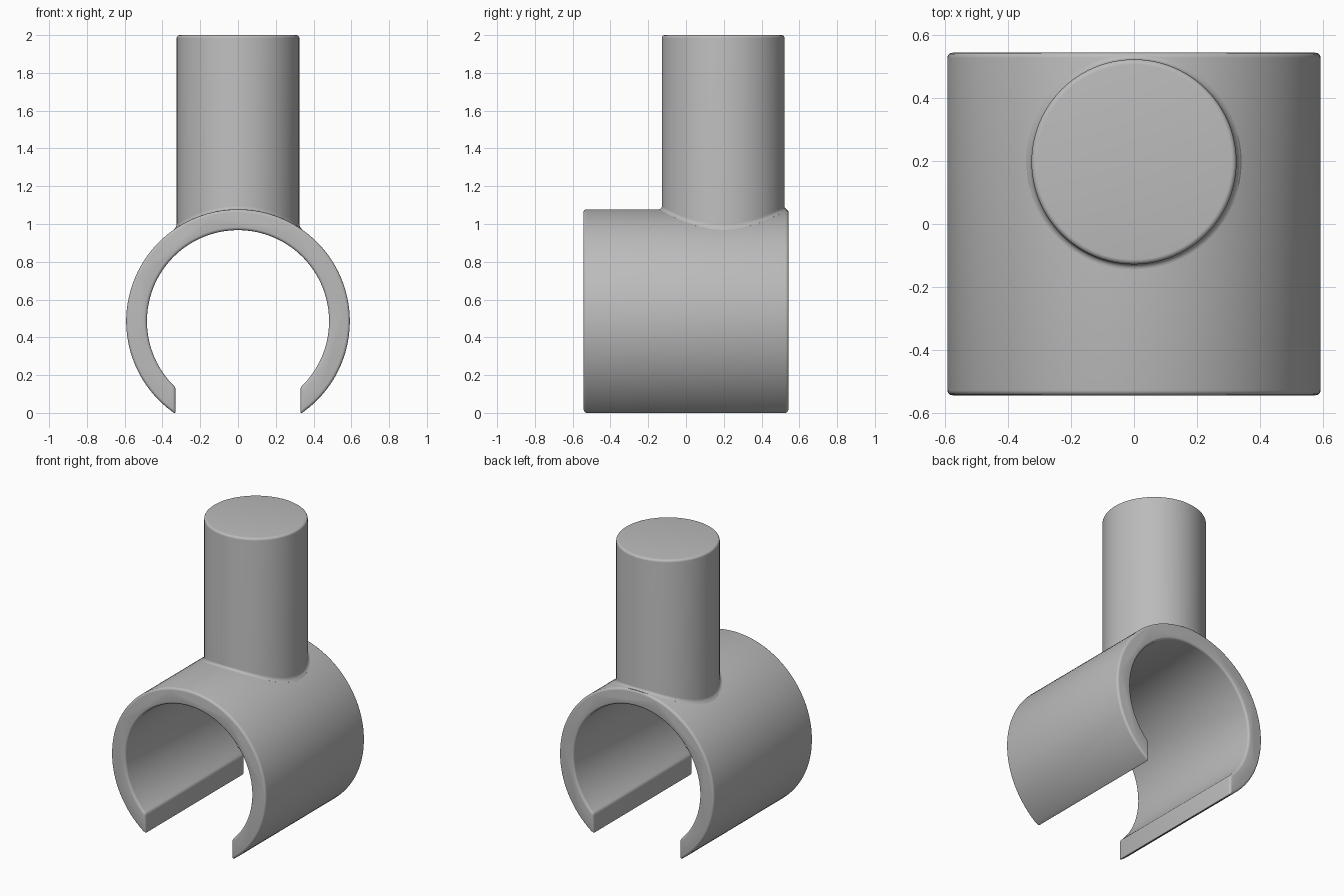
import bpy, bmesh, math
from math import sin, cos, pi, sqrt

if "Cube" in bpy.data.objects:
    bpy.data.objects.remove(bpy.data.objects["Cube"])

AXIS_Z, OUTER, INNER = 0.48, 0.592, 0.482   # clip ring
GAP = 0.33                                  # half width of the opening
HALF_LEN = 0.543
POST_Y, POST_R, TOP = 0.197, 0.325, 2.0
ROUND = 0.016

grey = bpy.data.materials.new("plain grey")
grey.use_nodes = True
grey.diffuse_color = (0.5, 0.5, 0.5, 1)
grey.node_tree.nodes["Principled BSDF"].inputs["Base Color"].default_value = (0.5, 0.5, 0.5, 1)


def make_object(name, bm):
    bmesh.ops.recalc_face_normals(bm, faces=bm.faces)
    mesh = bpy.data.meshes.new(name)
    bm.to_mesh(mesh)
    bm.free()
    mesh.materials.append(grey)
    ob = bpy.data.objects.new(name, mesh)
    bpy.context.collection.objects.link(ob)
    return ob


def smooth(ob, angle):
    bpy.ops.object.select_all(action='DESELECT')
    ob.select_set(True)
    bpy.context.view_layer.objects.active = ob
    bpy.ops.object.shade_smooth_by_angle(angle=math.radians(angle))


def arc(radius, steps):
    """Arc over the top, ending where it meets the vertical gap walls."""
    end = pi - math.asin(GAP / radius)
    return [(radius * sin(a), AXIS_Z + radius * cos(a))
            for a in (-end + 2 * end * i / steps for i in range(steps + 1))]


# Open clip ring: C-shaped profile extruded along y, edges rounded
bm = bmesh.new()
outline = arc(OUTER, 96) + arc(INNER, 96)[::-1]
face = bm.faces.new([bm.verts.new((x, -HALF_LEN, z)) for x, z in outline])
ext = bmesh.ops.extrude_face_region(bm, geom=[face])
moved = [g for g in ext["geom"] if isinstance(g, bmesh.types.BMVert)]
bmesh.ops.translate(bm, verts=moved, vec=(0, 2 * HALF_LEN, 0))
bmesh.ops.recalc_face_normals(bm, faces=bm.faces)
sharp = [e for e in bm.edges if e.calc_face_angle(0) > 0.4]
bmesh.ops.bevel(bm, geom=sharp, offset=ROUND, segments=4, profile=0.5,
                affect='EDGES', clamp_overlap=True)
# Settle the rounded tips on the ground
low = min(v.co.z for v in bm.verts)
bmesh.ops.translate(bm, verts=bm.verts, vec=(0, 0, -low))
AXIS_Z -= low
smooth(make_object("clip_ring", bm), 30)

# Post: loops following the ring below, a small fillet, and a rounded top
bm = bmesh.new()
SIDES, STEPS = 96, 5
quarter = [pi / 2 * i / STEPS for i in range(STEPS + 1)]
loops = [(POST_R + ROUND, -0.04, True)]
loops += [(POST_R + ROUND * (1 - sin(t)), ROUND * (1 - cos(t)), True) for t in quarter]
loops += [(POST_R - ROUND * (1 - cos(t)), TOP - ROUND * (1 - sin(t)), False) for t in quarter]
rings = []
for radius, height, follow in loops:
    ring = []
    for i in range(SIDES):
        a = 2 * pi * i / SIDES
        x, y = radius * cos(a), POST_Y + radius * sin(a)
        z = AXIS_Z + sqrt((OUTER + height) ** 2 - x * x) if follow else height
        ring.append(bm.verts.new((x, min(y, HALF_LEN - 0.008), z)))
    rings.append(ring)
for lower, upper in zip(rings, rings[1:]):
    for i in range(SIDES):
        j = (i + 1) % SIDES
        bm.faces.new((lower[i], lower[j], upper[j], upper[i]))
bm.faces.new(rings[-1])
bm.faces.new(rings[0][::-1])
smooth(make_object("post", bm), 50)
